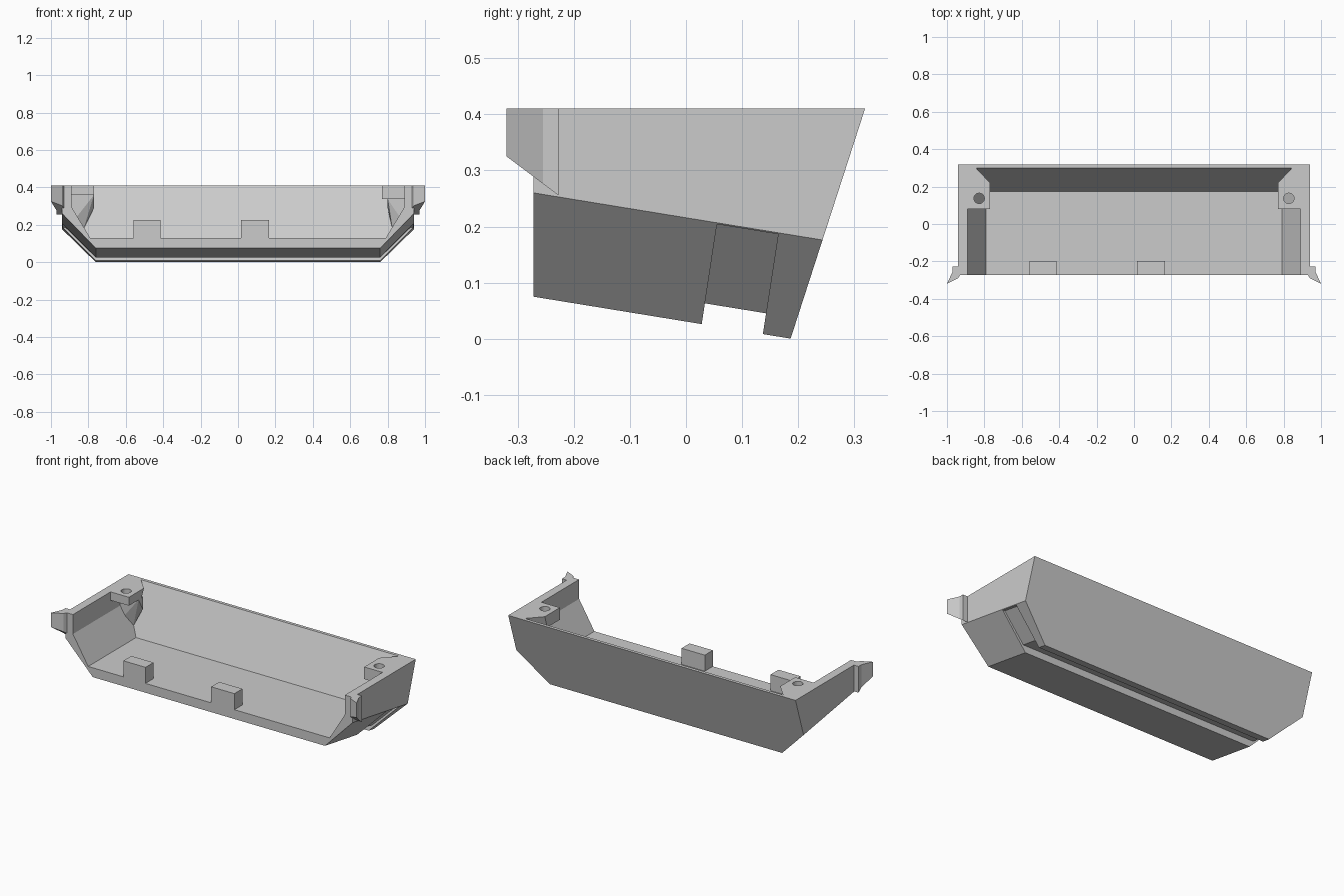
import bpy
import bmesh
from math import radians

cube = bpy.data.objects.get("Cube")
if cube:
    bpy.data.objects.remove(cube, do_unlink=True)

grey = bpy.data.materials.new("light grey plastic")
grey.use_nodes = True
COLOUR = (0.6, 0.6, 0.6, 1)
grey.diffuse_color = COLOUR
grey.node_tree.nodes["Principled BSDF"].inputs["Base Color"].default_value = COLOUR

FRONT, TOP, SLOPE = -0.272, 0.41, 0.163


def finish(name, bm):
    bmesh.ops.recalc_face_normals(bm, faces=bm.faces)
    mesh = bpy.data.meshes.new(name)
    bm.to_mesh(mesh)
    bm.free()
    mesh.materials.append(grey)
    obj = bpy.data.objects.new(name, mesh)
    bpy.context.collection.objects.link(obj)
    return obj


def hull(name, points):
    """Convex solid around the points, with flat regions merged."""
    bm = bmesh.new()
    for p in points:
        bm.verts.new(p)
    bmesh.ops.convex_hull(bm, input=bm.verts)
    bmesh.ops.dissolve_limit(bm, angle_limit=radians(1), verts=bm.verts, edges=bm.edges)
    return finish(name, bm)


def box(name, x0, x1, y0, y1, z0, z1):
    return hull(name, [(x, y, z) for x in (x0, x1) for y in (y0, y1) for z in (z0, z1)])


def cut(obj, cutter):
    """Subtract the cutter, then discard it."""
    cutter.hide_render = True
    mod = obj.modifiers.new("cut", "BOOLEAN")
    mod.operation, mod.object, mod.solver = "DIFFERENCE", cutter, "EXACT"
    bpy.context.view_layer.objects.active = obj
    bpy.ops.object.modifier_apply(modifier=mod.name)
    bpy.data.objects.remove(cutter, do_unlink=True)


def trough(name, side, low, top, y_front, floor_slope, back_y, back_z, back_slope):
    """Chamfered trough with a straight floor and a leaning back plane."""
    points = []
    for x, z in (side, low):
        # Height of the floor line where it meets the back plane
        zb = z - floor_slope * (back_y - back_z / back_slope - FRONT)
        zb /= 1 + floor_slope / back_slope
        zf = z - floor_slope * (y_front - FRONT)
        points += [(x, y_front, zf), (x, back_y + (zb - back_z) / back_slope, zb)]
    x = side[0]
    points += [(x, y_front, top), (x, back_y + (top - back_z) / back_slope, top)]
    return hull(name, points + [(-x, y, z) for x, y, z in points])


# Tray shell with a sloping underside and a level hollow
shell = trough("tray_shell", (0.94, 0.26), (0.76, 0.075), TOP, FRONT, SLOPE, 0.187, 0.002, 3.09)
cut(shell, trough("cavity", (0.89, 0.295), (0.79, 0.13), 0.5, -0.4, 0, 0.175, 0.13, 2.24))

# Groove running across the underside and up both chamfers
bm = bmesh.new()
half = [(0.779, 0.037), (0.923, 0.178), (0.96, 0.178), (0.96, -0.1)]
profile = half + [(-x, h) for x, h in reversed(half)]
rings = []
for base in (0.028, 0.137):
    z = 0.075 - SLOPE * (base - FRONT)
    rings.append([bm.verts.new((x, base + 0.153 * h, z + h)) for x, h in profile])
for ring in rings:
    bm.faces.new(ring)
for i in range(len(profile)):
    j = (i + 1) % len(profile)
    bm.faces.new((rings[0][i], rings[0][j], rings[1][j], rings[1][i]))
cut(shell, finish("groove", bm))

# Stop blocks on the front lip
for name, x0, x1 in (("right_stop_block", -0.56, -0.415), ("left_stop_block", 0.015, 0.167)):
    box(name, x0, x1, FRONT, -0.197, 0.11, 0.225)

for side, s, inner, under in (("left", 1, 0.8, 0.338), ("right", -1, 0.77, 0.36)):
    # Corner screw plate with a round through hole
    back = [(0.92, 0.315), (0.845, 0.30), (0.77, 0.22)]
    front = [(0.77, 0.08), (0.92, 0.08)]
    points = [(s * x, y, TOP) for x, y in back + front]
    points += [(s * x, y - 0.022, under) for x, y in back]
    points += [(s * x, y, under) for x, y in front]
    plate = hull(side + "_screw_plate", points)
    bpy.ops.mesh.primitive_cylinder_add(vertices=24, radius=0.028, depth=0.3,
                                        location=(s * 0.828, 0.137, 0.4))
    cut(plate, bpy.context.object)

    # Tapered support behind the hole, down to the chamfer
    support = [(inner, 0.17, under), (inner, 0.21, under), (inner, 0.21, 0.29),
               (0.83, 0.27, under), (0.91, 0.27, under), (0.91, 0.17, under),
               (0.825, 0.2, 0.18), (0.88, 0.21, 0.21), (0.88, 0.17, 0.22)]
    hull(side + "_plate_support", [(s * x, y, z) for x, y, z in support])

    # Front ear: a root block and an outward flare, both slanted below
    root = [(0.93, -0.227), (0.97, -0.227), (0.97, -0.255), (0.94, -0.29), (0.93, FRONT)]
    flare = [(0.96, -0.255), (0.97, -0.255), (1.0, -0.32), (0.94, -0.29)]
    for part, outline in (("root", root), ("flare", flare)):
        points = [(s * x, y, TOP) for x, y in outline]
        points += [(s * x, y, 0.325 - 0.75 * (y + 0.32)) for x, y in outline]
        hull(side + "_ear_" + part, points)
